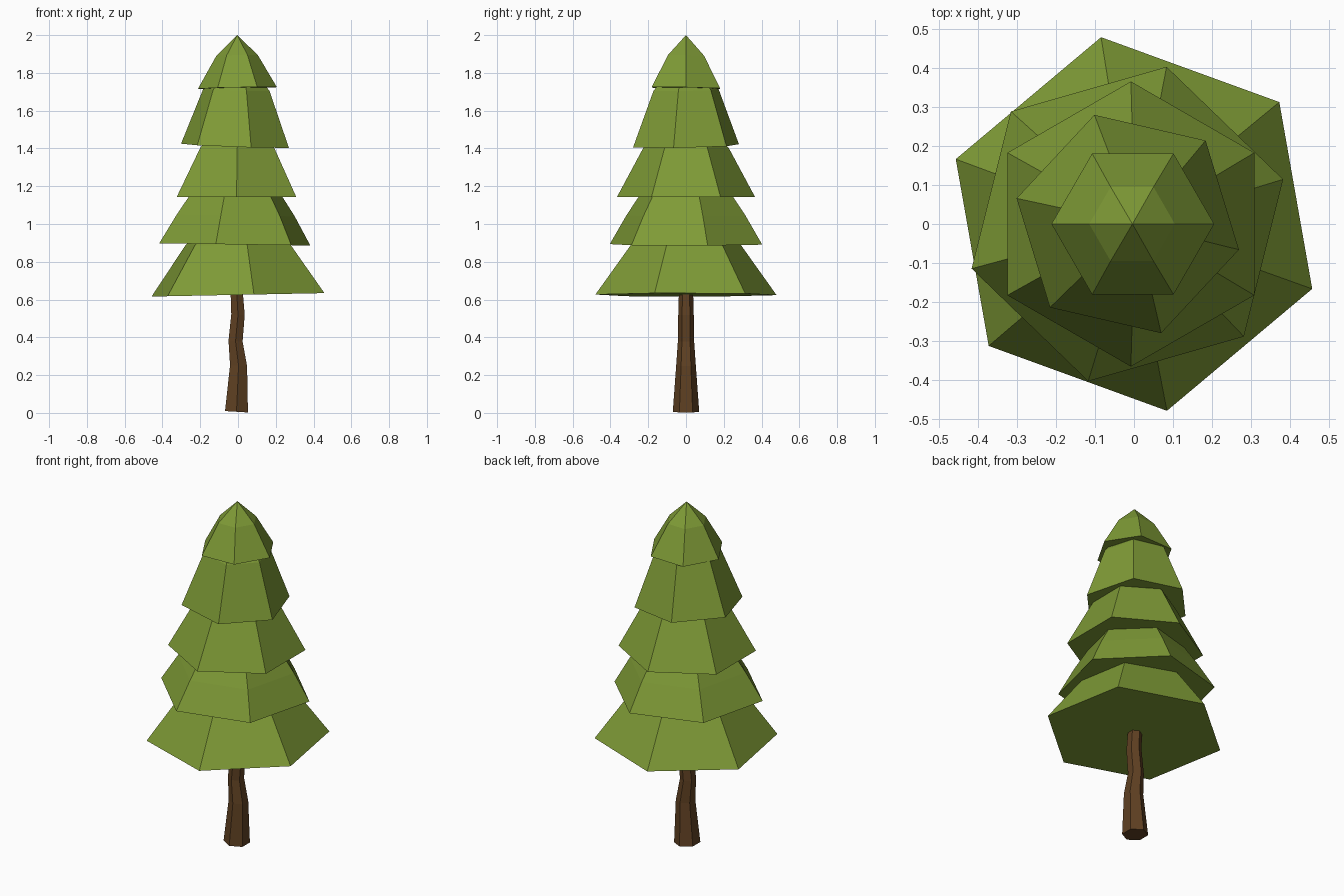
import bpy, bmesh, math

if "Cube" in bpy.data.objects:
    bpy.data.objects.remove(bpy.data.objects["Cube"])


def material(name, rgb):
    m = bpy.data.materials.new(name)
    m.diffuse_color = (*rgb, 1)
    m.use_nodes = True
    m.node_tree.nodes["Principled BSDF"].inputs["Base Color"].default_value = m.diffuse_color
    return m


leaf = material("leaf green", (0.21, 0.325, 0.037))
bark = material("bark brown", (0.115, 0.052, 0.016))


def loft(name, mat, rings, turn, tilt=(0, 0)):
    """Skin six-sided rings (centre x, radius, z); a zero radius ends in a point."""
    bm = bmesh.new()
    prev = None
    for cx, r, z in rings:
        if r == 0:
            tip = bm.verts.new((cx, 0, z))
            for i in range(6):
                bm.faces.new((prev[i], prev[(i + 1) % 6], tip))
            prev = None
            break
        ring = []
        for i in range(6):
            a = math.radians(turn + 60 * i)
            dx, y = r * math.cos(a), r * math.sin(a)
            ring.append(bm.verts.new((cx + dx, y, z + tilt[0] * dx + tilt[1] * y)))
        if prev:
            for i in range(6):
                j = (i + 1) % 6
                bm.faces.new((prev[i], prev[j], ring[j], ring[i]))
        else:
            bm.faces.new(ring[::-1])
        prev = ring
    if prev:
        bm.faces.new(prev)
    bmesh.ops.recalc_face_normals(bm, faces=bm.faces)
    me = bpy.data.meshes.new(name)
    bm.to_mesh(me)
    bm.free()
    me.materials.append(mat)
    ob = bpy.data.objects.new(name, me)
    bpy.context.collection.objects.link(ob)


# Crooked trunk
loft("trunk", bark, [(-0.008, 0.07, 0.006), (0.003, 0.052, 0.25), (-0.013, 0.043, 0.38),
                     (0.0, 0.041, 0.52), (-0.008, 0.037, 0.66)], 30, (-0.06, 0))

# Stacked foliage tiers, each twisted and slightly tilted
loft("foliage_tier_1", leaf, [(0, 0.487, 0.625), (-0.003, 0.295, 0.89), (-0.005, 0.23, 0.95)],
     40, (0.02, 0))
loft("foliage_tier_2", leaf, [(-0.017, 0.416, 0.892), (-0.012, 0.325, 1.045),
                              (-0.01, 0.24, 1.17)], 16, (-0.015, 0))
loft("foliage_tier_3", leaf, [(-0.008, 0.366, 1.142), (-0.004, 0.225, 1.405),
                              (-0.003, 0.19, 1.44)], 30)
loft("foliage_tier_4", leaf, [(-0.016, 0.293, 1.414), (-0.008, 0.18, 1.71),
                              (-0.006, 0.13, 1.77)], -13, (-0.035, 0.02))
loft("foliage_top", leaf, [(-0.003, 0.209, 1.72), (-0.005, 0.11, 1.892), (-0.004, 0, 2.0)],
     0, (0.02, -0.02))
